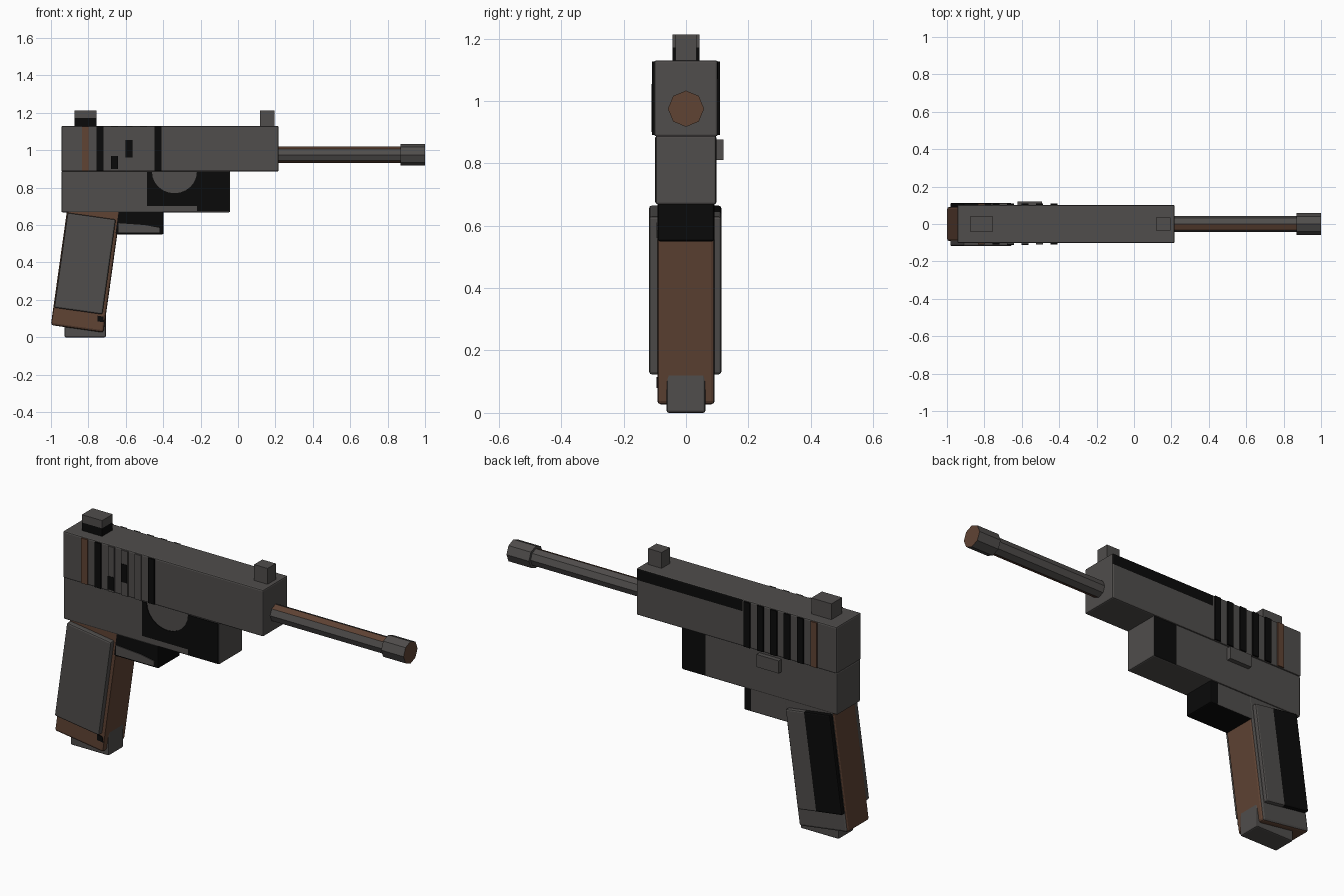
import bpy, bmesh, math
from mathutils import Vector, Matrix

if "Cube" in bpy.data.objects:
    bpy.data.objects.remove(bpy.data.objects["Cube"])


def material(name, rgb):
    m = bpy.data.materials.new(name)
    m.diffuse_color = (*rgb, 1)
    m.use_nodes = True
    m.node_tree.nodes["Principled BSDF"].inputs["Base Color"].default_value = m.diffuse_color
    return m


MATS = [material("gunmetal_grey", (0.080, 0.075, 0.072)),
        material("rust_brown", (0.115, 0.056, 0.034)),
        material("soot_black", (0.003, 0.003, 0.003))]
GREY, BROWN, BLACK = 0, 1, 2


def finish(name, bm, mat, cuts=(), rule=None, matrix=None):
    """Cut colour borders, colour faces by rule and make the object."""
    for co, no in cuts:
        bmesh.ops.bisect_plane(bm, geom=bm.verts[:] + bm.edges[:] + bm.faces[:],
                               plane_co=co, plane_no=no)
    bm.normal_update()
    for f in bm.faces:
        f.material_index = rule(f.calc_center_median(), f.normal) if rule else mat
    me = bpy.data.meshes.new(name)
    bm.to_mesh(me)
    bm.free()
    for m in MATS:
        me.materials.append(m)
    ob = bpy.data.objects.new(name, me)
    bpy.context.collection.objects.link(ob)
    if matrix:
        ob.matrix_world = matrix
    return ob


def box(name, xr, yr, zr, mat=GREY, bevel=0.0, **kw):
    bm = bmesh.new()
    bmesh.ops.create_cube(bm, size=1)
    for v in bm.verts:
        v.co = Vector([(a + b) / 2 + c * (b - a)
                       for (a, b), c in zip((xr, yr, zr), v.co)])
    if bevel:
        bmesh.ops.bevel(bm, geom=bm.edges[:], offset=bevel, segments=2,
                        profile=0.5, affect='EDGES')
    return finish(name, bm, mat, **kw)


def plate(name, pts, y, mat, thick=0.003):
    """Thin painted patch on a side face, outline given in x and z."""
    bm = bmesh.new()
    f = bm.faces.new([bm.verts.new((x, y, z)) for x, z in pts])
    r = bmesh.ops.extrude_face_region(bm, geom=[f])
    d = math.copysign(thick, y)
    for v in r["geom"]:
        if isinstance(v, bmesh.types.BMVert):
            v.co.y += d
    bmesh.ops.recalc_face_normals(bm, faces=bm.faces[:])
    return finish(name, bm, mat)


def tube(name, x0, x1, z, r, rule):
    """Eight-sided bar along x."""
    bm = bmesh.new()
    bmesh.ops.create_cone(bm, cap_ends=True, segments=8, radius1=r, radius2=r,
                          depth=x1 - x0)
    bm.transform(Matrix.Translation(((x0 + x1) / 2, 0, z)) @ Matrix.Rotation(math.pi / 2, 4, 'Y'))
    return finish(name, bm, GREY, rule=rule)


X, Z = Vector((1, 0, 0)), Vector((0, 0, 1))

# slide with a dark strip along its far upper edge
box("slide", (-0.944, 0.217), (-0.102, 0.102), (0.886, 1.13), bevel=0.007,
    cuts=[(Z * 1.07, Z), (X * -0.4, X)],
    rule=lambda c, n: BLACK if n.y > 0.5 and c.z > 1.07 and c.x > -0.4 else GREY)

# frame under the slide
box("frame", (-0.944, -0.042), (-0.097, 0.097), (0.668, 0.89), bevel=0.007,
    cuts=[(X * -0.18, X)],
    rule=lambda c, n: BLACK if n.y > 0.5 and c.x > -0.18 else GREY)
arc = [(-0.34 + 0.12 * math.cos(a), 0.884 - 0.114 * math.sin(a))
       for a in [math.pi * i / 12 for i in range(13)]]
plate("frame_dark_patch", [(-0.487, 0.884), (-0.487, 0.703), (-0.22, 0.703),
      (-0.22, 0.674), (-0.046, 0.674), (-0.046, 0.884)] + arc, -0.097, BLACK)

# grip ribs on both sides of the slide
near = [BROWN, BLACK, GREY, GREY, GREY, BLACK]
for i, m in enumerate(near):
    x = -0.815 + i * 0.0775
    xr = (x - 0.018, x + 0.018)
    box(f"near_rib_{i}", xr, (-0.109, -0.09), (0.89, 1.126), m)
    box(f"far_rib_{i}", xr, (0.09, 0.109), (0.89, 1.126), BROWN if i == 0 else BLACK)
for i, z0, z1 in ((2, 0.90, 0.97), (3, 0.96, 1.055)):
    x = -0.815 + i * 0.0775
    plate(f"rib_patch_{i}", [(x - 0.018, z0), (x + 0.018, z0),
          (x + 0.018, z1), (x - 0.018, z1)], -0.109, BLACK, 0.002)

# sights
box("rear_sight", (-0.874, -0.757), (-0.044, 0.044), (1.12, 1.213),
    cuts=[(Z * 1.172, Z)],
    rule=lambda c, n: BLACK if c.z < 1.172 and (n.y < -0.5 or n.x > 0.5) else GREY)
box("front_sight", (0.117, 0.195), (-0.034, 0.034), (1.12, 1.213))

# barrel and muzzle
tube("barrel", 0.15, 0.9, 0.975, 0.044,
     lambda c, n: BROWN if abs(n.z) > 0.8 and n.y < 0 else GREY)
tube("muzzle", 0.87, 1.0, 0.975, 0.058,
     lambda c, n: BROWN if n.x > 0.5 else GREY)

# slide catch on the far side
box("slide_catch", (-0.622, -0.493), (0.08, 0.121), (0.81, 0.876))

# solid trigger guard
box("trigger_guard", (-0.72, -0.398), (-0.091, 0.091), (0.55, 0.68), BLACK, 0.007,
    cuts=[(X * -0.44, X)],
    rule=lambda c, n: GREY if n.y > 0.5 and c.x < -0.44 else BLACK)
plate("guard_grey_patch", [(-0.64, 0.56), (-0.42, 0.56), (-0.42, 0.585),
      (-0.5, 0.60), (-0.64, 0.61)], -0.091, GREY)

# tilted grip with side panels
tilt = math.radians(8)
lean = Matrix.Translation((-0.814, 0, 0.372)) @ Matrix.Rotation(tilt, 4, 'Y')
box("grip", (-0.142, 0.142), (-0.092, 0.092), (-0.33, 0.33), bevel=0.012, matrix=lean,
    rule=lambda c, n: GREY if n.y > 0.5 else BROWN)
lean_panel = Matrix.Translation((-0.818, 0, 0.394)) @ Matrix.Rotation(tilt, 4, 'Y')
box("near_grip_panel", (-0.13, 0.13), (-0.118, -0.08), (-0.256, 0.256),
    GREY, 0.008, matrix=lean_panel)
box("far_grip_panel", (-0.13, 0.13), (0.08, 0.113), (-0.256, 0.256), bevel=0.008,
    matrix=lean_panel, cuts=[(Vector((0.02, 0, 0)), X)],
    rule=lambda c, n: GREY if c.x > 0.02 else BLACK)

# magazine base
box("magazine_base", (-0.928, -0.706), (-0.062, 0.062), (0, 0.14), GREY, 0.007)
plate("grip_dark_spot", [(-0.752, 0.085), (-0.716, 0.08), (-0.72, 0.11),
      (-0.75, 0.115)], -0.092, BLACK)
